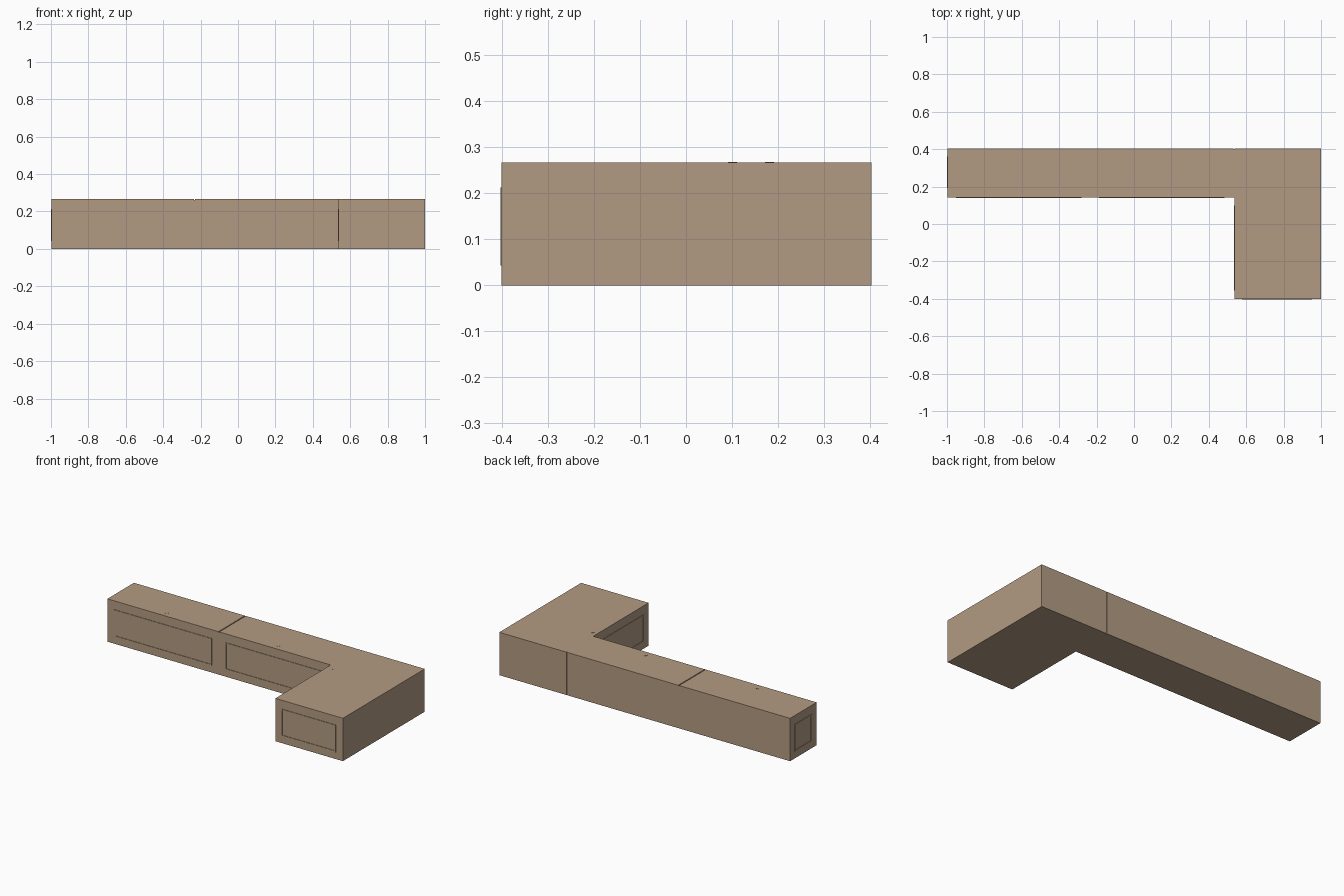
import bpy, bmesh
from mathutils import Matrix, Vector

if "Cube" in bpy.data.objects:
    bpy.data.objects.remove(bpy.data.objects["Cube"])

mat = bpy.data.materials.new("warm_tan")
mat.diffuse_color = (0.45, 0.33, 0.225, 1)
mat.use_nodes = True
mat.node_tree.nodes["Principled BSDF"].inputs["Base Color"].default_value = mat.diffuse_color

H = 0.266      # height
F = 0.003      # trim relief
FRONT, BACK = 0.143, 0.403


def finish(bm, name):
    me = bpy.data.meshes.new(name)
    bm.to_mesh(me)
    bm.free()
    ob = bpy.data.objects.new(name, me)
    me.materials.append(mat)
    bpy.context.collection.objects.link(ob)
    return ob


def add_box(bm, lo, hi):
    lo, hi = Vector(lo), Vector(hi)
    m = Matrix.Translation((lo + hi) / 2) @ Matrix.Diagonal((*(hi - lo), 1))
    bmesh.ops.create_cube(bm, size=1, matrix=m)


def box(name, lo, hi):
    bm = bmesh.new()
    add_box(bm, lo, hi)
    return finish(bm, name)


def frame(name, axis, plane, a, b, z0=0.043, z1=0.212, w=0.008):
    """Thin rectangular trim on a face pointing along -axis."""
    bm = bmesh.new()
    bars = [(a, b, z0, z0 + w), (a, b, z1 - w, z1),
            (a, a + w, z0 + w, z1 - w), (b - w, b, z0 + w, z1 - w)]
    for u0, u1, v0, v1 in bars:
        if axis == "y":
            add_box(bm, (u0, plane - F, v0), (u1, plane + 0.001, v1))
        else:
            add_box(bm, (plane - F, u0, v0), (plane + 0.001, u1, v1))
    return finish(bm, name)


# three cabinets forming the L
box("left_cabinet", (-0.997, FRONT, 0), (-0.235, BACK, H))
box("middle_cabinet", (-0.229, FRONT, 0), (0.532, BACK, H))
box("corner_cabinet", (0.537, -0.4, 0), (1, BACK, H))

# recessed fillers: a groove on top, and a groove on the back
box("top_seam_filler", (-0.235, FRONT, 0), (-0.229, BACK, H - 0.004))
box("back_seam_filler", (0.532, FRONT, 0), (0.537, BACK - 0.005, H))

# panel trims
frame("left_front_trim", "y", FRONT, -0.952, -0.28)
frame("middle_front_trim", "y", FRONT, -0.187, 0.485)
frame("corner_front_trim", "y", -0.4, 0.577, 0.953)
frame("left_end_trim", "x", -0.997, 0.193, 0.36)
frame("corner_inner_trim", "x", 0.537, -0.355, 0.1)

# small round caps on the top
for i, (x, y) in enumerate([(-0.616, 0.181), (0.151, 0.181), (0.571, 0.101)]):
    bm = bmesh.new()
    bmesh.ops.create_cone(bm, cap_ends=True, segments=16, radius1=0.01,
                          radius2=0.01, depth=0.003,
                          matrix=Matrix.Translation((x, y, H)))
    finish(bm, f"top_cap_{i + 1}")
